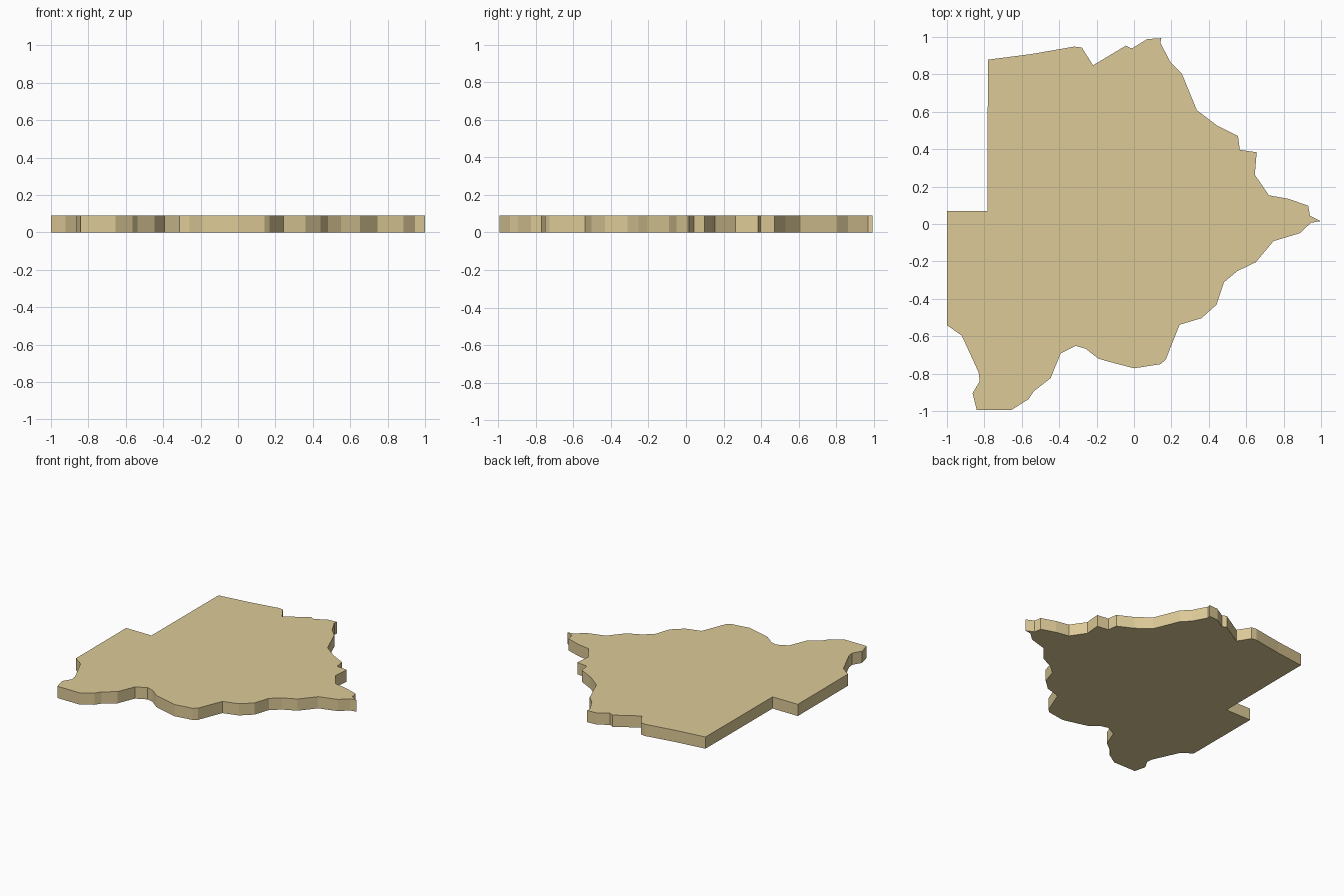
import bpy, bmesh

if "Cube" in bpy.data.objects:
    bpy.data.objects.remove(bpy.data.objects["Cube"])

THICKNESS = 0.09

# Plate outline seen from above, clockwise from the west step
west_step = [(-1, .075), (-.785, .075), (-.782, .885)]
north_edge = [(-.55, .915), (-.32, .955), (-.28, .95), (-.22, .855), (-.045, .96),
              (-.013, .945), (.07, .995), (.145, 1), (.14, .975)]
north_east_edge = [(.195, .87), (.255, .81), (.335, .615), (.44, .535), (.555, .477),
                   (.565, .403), (.655, .39), (.645, .27), (.72, .16), (.82, .142),
                   (.93, .105), (.94, .05), (.998, .022)]
south_east_edge = [(.945, .013), (.885, -.043), (.745, -.085), (.65, -.198), (.55, -.246),
                   (.48, -.305), (.44, -.425), (.36, -.497), (.243, -.532), (.168, -.72),
                   (.14, -.743)]
south_edge = [(0, -.765), (-.105, -.738), (-.19, -.714), (-.26, -.66), (-.313, -.645),
              (-.393, -.685), (-.447, -.818), (-.537, -.888), (-.565, -.93), (-.655, -.987)]
south_west_edge = [(-.842, -.987), (-.864, -.898), (-.826, -.834), (-.832, -.786),
                   (-.922, -.59), (-1, -.535)]
outline = (west_step + north_edge + north_east_edge + south_east_edge
           + south_edge + south_west_edge)

# Centre the outline on the origin
xs, ys = zip(*outline)
cx, cy = (min(xs) + max(xs)) / 2, (min(ys) + max(ys)) / 2

# Extrude the outline into a flat plate
bm = bmesh.new()
face = bm.faces.new([bm.verts.new((x - cx, y - cy, 0)) for x, y in outline])
extruded = bmesh.ops.extrude_face_region(bm, geom=[face], use_keep_orig=True)
top = [v for v in extruded["geom"] if isinstance(v, bmesh.types.BMVert)]
bmesh.ops.translate(bm, verts=top, vec=(0, 0, THICKNESS))
bmesh.ops.recalc_face_normals(bm, faces=bm.faces)

mesh = bpy.data.meshes.new("map_plate")
bm.to_mesh(mesh)
bm.free()
plate = bpy.data.objects.new("map_plate", mesh)
bpy.context.collection.objects.link(plate)

# Sand colour
sand = bpy.data.materials.new("sand")
sand.diffuse_color = (.72, .59, .31, 1)
sand.use_nodes = True
sand.node_tree.nodes["Principled BSDF"].inputs["Base Color"].default_value = sand.diffuse_color
mesh.materials.append(sand)
